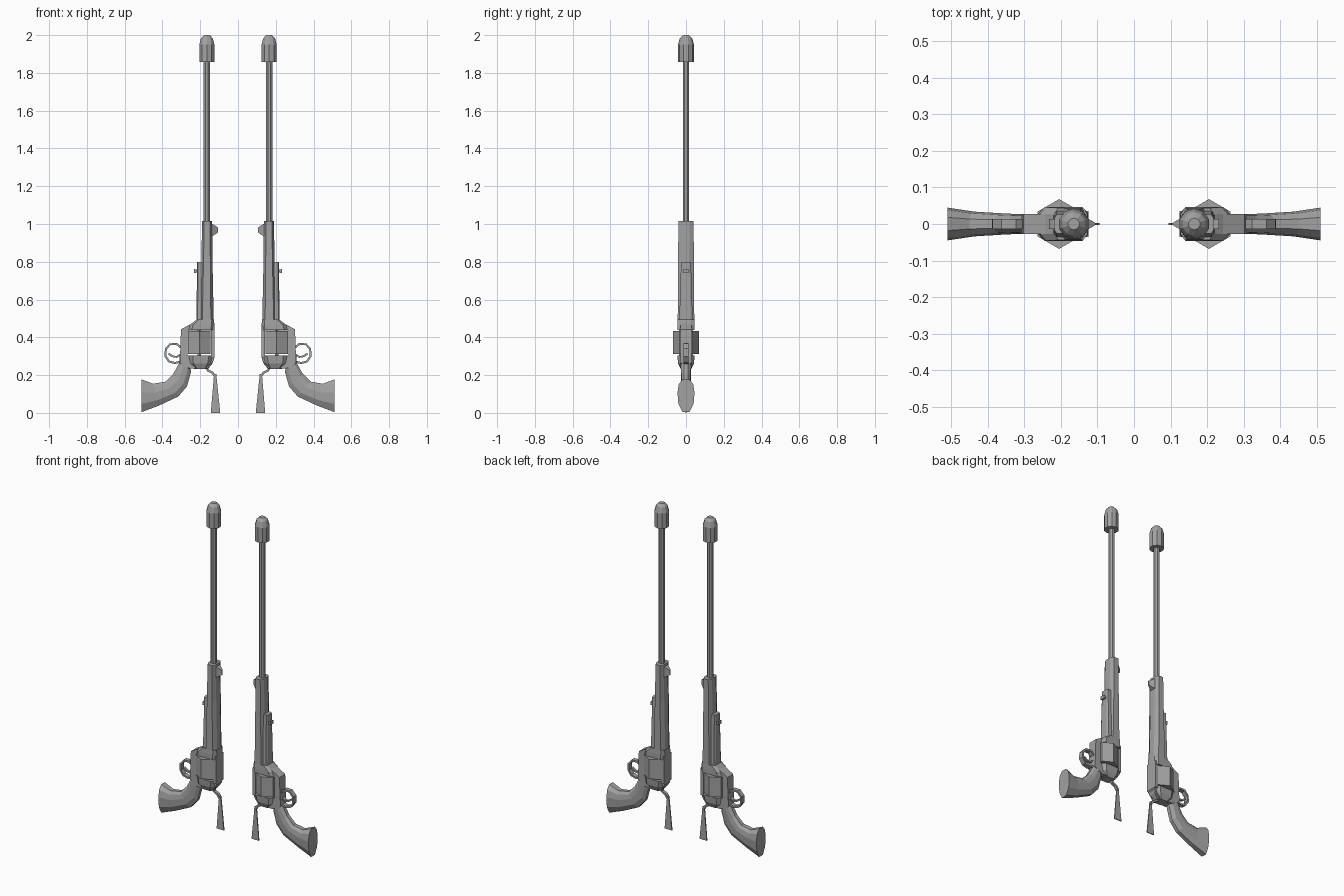
import bpy, bmesh, math
from mathutils import Vector

if "Cube" in bpy.data.objects:
    bpy.data.objects.remove(bpy.data.objects["Cube"])

CX = -0.165   # barrel axis of the left gun; the right gun is its mirror image

steel = bpy.data.materials.new("dark_steel")
steel.diffuse_color = (0.36, 0.36, 0.36, 1)
steel.use_nodes = True
steel.node_tree.nodes["Principled BSDF"].inputs["Base Color"].default_value = steel.diffuse_color


def finish(name, bm):
    """Make an object and mirror it across x = 0 to form the pair."""
    bmesh.ops.recalc_face_normals(bm, faces=bm.faces)
    me = bpy.data.meshes.new(name)
    bm.to_mesh(me)
    bm.free()
    me.materials.append(steel)
    ob = bpy.data.objects.new(name, me)
    bpy.context.collection.objects.link(ob)
    m = ob.modifiers.new("pair", "MIRROR")
    m.use_mirror_merge = False
    return ob


def loft(name, rings):
    """Skin a list of equal-length point rings, capped at both ends."""
    bm = bmesh.new()
    vs = [[bm.verts.new(p) for p in r] for r in rings]
    n = len(vs[0])
    for a, b in zip(vs, vs[1:]):
        for i in range(n):
            j = (i + 1) % n
            bm.faces.new((a[i], a[j], b[j], b[i]))
    bm.faces.new(vs[0])
    bm.faces.new(vs[-1])
    return finish(name, bm)


def slab(name, pts, hy):
    """Extrude an x-z profile to half thickness hy."""
    return loft(name, [[(px, s * hy, pz) for px, pz in pts] for s in (-1, 1)])


def lathe(name, prof, n, x=CX, phase=0.5):
    """Turned part with n sides from (radius, z) pairs."""
    return loft(name, [[(x + r * math.cos((i + phase) * math.tau / n),
                         r * math.sin((i + phase) * math.tau / n), z)
                        for i in range(n)] for r, z in prof])


def ribbon(name, pts, t, hy):
    """Strip of thickness t and half width hy along an x-z path."""
    rings = []
    for i, p in enumerate(pts):
        a, b = Vector(pts[max(i - 1, 0)]), Vector(pts[min(i + 1, len(pts) - 1)])
        d = (b - a).normalized() * t / 2
        rings.append([(p[0] + s * -d.y, q * hy, p[1] + s * d.x)
                      for s, q in ((-1, -1), (1, -1), (1, 1), (-1, 1))])
    return loft(name, rings)


def oct_ring(x0, x1, hy, z, fx=0.6, fy=0.45):
    """Stretched octagon between x0 and x1."""
    c, hx = (x0 + x1) / 2, (x1 - x0) / 2
    q = [(1, fy), (fx, 1), (-fx, 1), (-1, fy), (-1, -fy), (-fx, -1), (fx, -1), (1, -fy)]
    return [(c + u * hx, v * hy, z) for u, v in q]


# bullet-shaped tip on a long rod
lathe("tip", [(0.042, 1.857), (0.042, 1.95), (0.033, 1.983), (0.016, 2.0)], 10)
lathe("rod", [(0.018, 0.98), (0.018, 1.87)], 8)

# faceted barrel, sight and under-barrel housing
loft("barrel", [oct_ring(-0.205, -0.128, 0.044, 0.47),
                oct_ring(-0.194, -0.135, 0.042, 0.80),
                oct_ring(-0.190, -0.137, 0.040, 1.015)])
loft("front_sight", [[(x, y, z) for y, z in ((-w, lo), (w, lo), (w, hi), (-w, hi))]
                     for x, w, lo, hi in ((-0.150, 0.022, 0.932, 1.008),
                                          (-0.132, 0.018, 0.938, 0.998),
                                          (-0.106, 0.003, 0.955, 0.982))])
loft("ejector_housing", [oct_ring(-0.220, -0.18, 0.036, 0.47, 0.7, 0.7),
                         oct_ring(-0.217, -0.18, 0.026, 0.80, 0.7, 0.7)])
slab("ejector_latch", [(-0.21, 0.742), (-0.21, 0.758), (-0.222, 0.758),
                       (-0.232, 0.762), (-0.232, 0.74), (-0.222, 0.742)], 0.014)

# frame plates leaving an open window for the cylinder
slab("frame_front", [(-0.127, 0.49), (-0.215, 0.49), (-0.255, 0.468),
                     (-0.302, 0.442), (-0.302, 0.436), (-0.127, 0.436)], 0.028)
slab("frame_bridge", [(-0.302, 0.440), (-0.308, 0.265), (-0.267, 0.265), (-0.267, 0.440)], 0.028)
slab("frame_rear", [(-0.308, 0.303), (-0.308, 0.265), (-0.255, 0.235), (-0.16, 0.235),
                    (-0.127, 0.28), (-0.127, 0.303)], 0.028)
slab("top_strap", [(-0.144, 0.29), (-0.125, 0.29), (-0.125, 0.46), (-0.144, 0.46)], 0.036)
loft("front_collar", [oct_ring(-0.262, -0.125, 0.046, 0.438, 0.75, 0.6),
                      oct_ring(-0.255, -0.125, 0.046, 0.465, 0.75, 0.6),
                      oct_ring(-0.218, -0.127, 0.044, 0.495, 0.75, 0.6)])
loft("rear_shield", [oct_ring(-0.23, -0.16, 0.028, 0.232),
                     oct_ring(-0.262, -0.135, 0.042, 0.262),
                     oct_ring(-0.268, -0.125, 0.046, 0.303)])

# six-sided cylinder on its pin
lathe("cylinder", [(0.068, 0.312), (0.068, 0.434)], 6, x=-0.205)
lathe("cylinder_pin", [(0.012, 0.295), (0.012, 0.445)], 6, x=-0.205)

# curved grip lofted through (back point, front point, half width)
sections = [((-0.306, 0.330), (-0.268, 0.285), 0.028),
            ((-0.312, 0.262), (-0.248, 0.220), 0.028),
            ((-0.342, 0.208), (-0.270, 0.140), 0.027),
            ((-0.385, 0.165), (-0.317, 0.086), 0.029),
            ((-0.450, 0.154), (-0.420, 0.038), 0.034),
            ((-0.511, 0.178), (-0.511, 0.004), 0.045)]
rings = []
for top, bot, w in sections:
    t, b = Vector(top), Vector(bot)
    ring = []
    for f, k in ((0, 0.4), (0.15, 0.85), (0.4, 1), (0.75, 0.9), (1, 0.4)):
        p = t.lerp(b, f)
        ring.append((p.x, k * w, p.y))
    rings.append(ring + [(x, -y, z) for x, y, z in reversed(ring)])
loft("grip", rings)

# trigger guard and trigger
ribbon("trigger_guard", [(-0.30, 0.345), (-0.325, 0.365), (-0.36, 0.363), (-0.382, 0.338),
                         (-0.384, 0.30), (-0.365, 0.272), (-0.335, 0.264), (-0.298, 0.272)],
       0.011, 0.014)
ribbon("trigger", [(-0.295, 0.315), (-0.325, 0.296), (-0.348, 0.300), (-0.368, 0.314)],
       0.010, 0.008)

# hammer: bent neck and thin flared blade
ribbon("hammer_neck", [(-0.17, 0.25), (-0.160, 0.225), (-0.135, 0.212), (-0.120, 0.190)],
       0.012, 0.009)
slab("hammer_blade", [(-0.127, 0.205), (-0.115, 0.205), (-0.094, 0.0), (-0.144, 0.0)], 0.003)
